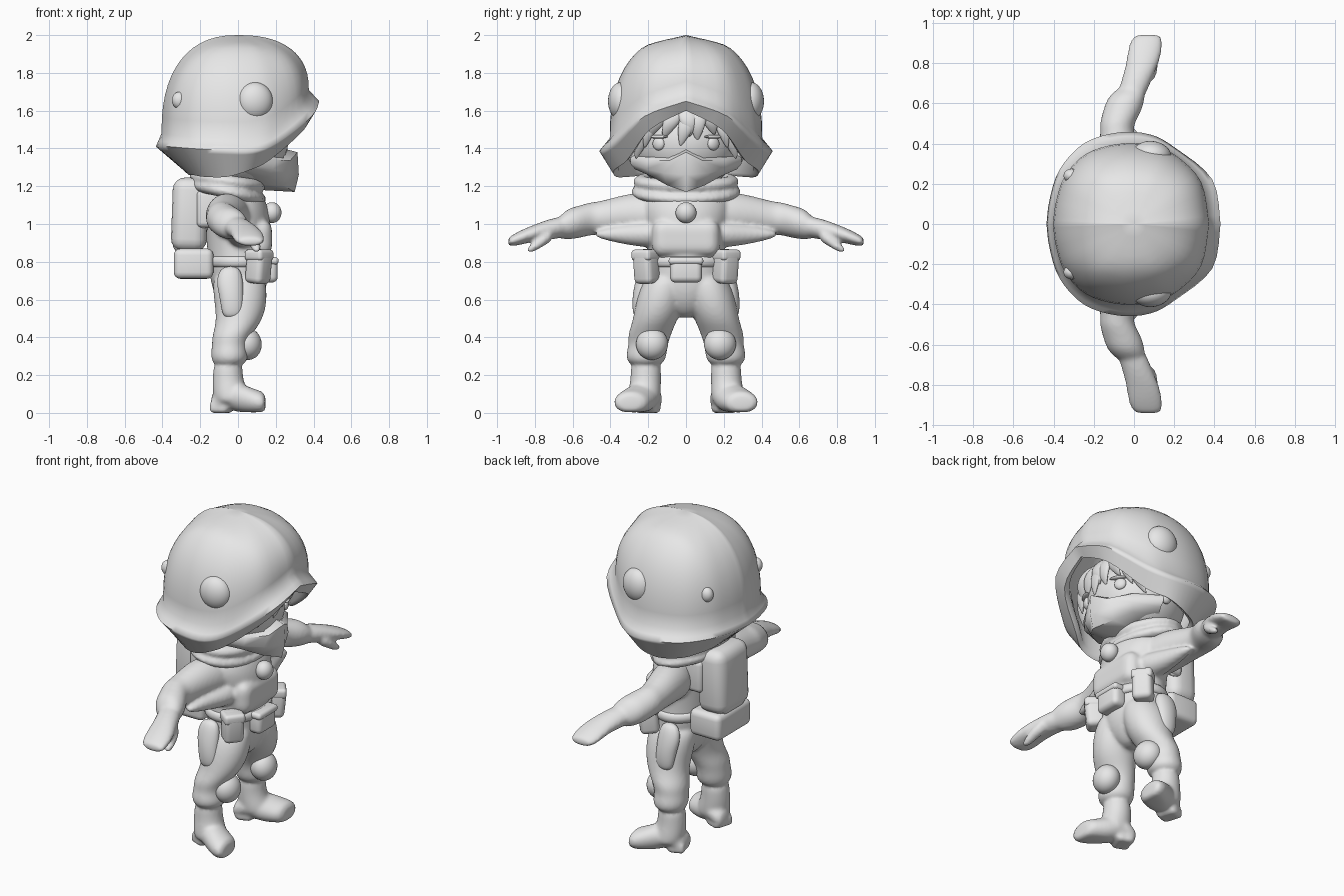
import bpy, bmesh, math
from mathutils import Vector, Matrix

if "Cube" in bpy.data.objects:
    bpy.data.objects.remove(bpy.data.objects["Cube"], do_unlink=True)

grey = bpy.data.materials.new("plain_grey")
grey.use_nodes = True
grey.diffuse_color = (0.8, 0.8, 0.8, 1)
grey.node_tree.nodes["Principled BSDF"].inputs["Base Color"].default_value = (0.8, 0.8, 0.8, 1)


def finish(name, bm, mirror=False, subsurf=0, bevel=0, angle=60):
    """Turn a bmesh into a smooth shaded object; mirror copies it across y."""
    bmesh.ops.remove_doubles(bm, verts=bm.verts, dist=0.0005)
    bmesh.ops.recalc_face_normals(bm, faces=bm.faces)
    mesh = bpy.data.meshes.new(name)
    bm.to_mesh(mesh)
    bm.free()
    mesh.materials.append(grey)
    obj = bpy.data.objects.new(name, mesh)
    bpy.context.collection.objects.link(obj)
    bpy.ops.object.select_all(action='DESELECT')
    obj.select_set(True)
    bpy.context.view_layer.objects.active = obj
    if subsurf or bevel:
        mesh.shade_smooth()
    else:
        bpy.ops.object.shade_smooth_by_angle(angle=math.radians(angle))
    if bevel:
        mod = obj.modifiers.new("round", 'BEVEL')
        mod.width, mod.segments = bevel, 4
    if mirror:
        mod = obj.modifiers.new("mirror", 'MIRROR')
        mod.use_axis = (False, True, False)
        mod.merge_threshold = 0.001
    if subsurf:
        mod = obj.modifiers.new("smooth", 'SUBSURF')
        mod.levels = mod.render_levels = subsurf
    return obj


def fuse(name, parts):
    """Melt several parts into one soft sculpted surface."""
    bpy.ops.object.select_all(action='DESELECT')
    for obj in parts:
        obj.select_set(True)
    bpy.context.view_layer.objects.active = parts[0]
    bpy.ops.object.convert(target='MESH')
    bpy.ops.object.join()
    obj = bpy.context.view_layer.objects.active
    obj.name = name
    mod = obj.modifiers.new("melt", 'REMESH')
    mod.mode, mod.voxel_size, mod.use_smooth_shade = 'VOXEL', 0.011, True
    mod = obj.modifiers.new("soften", 'SMOOTH')
    mod.factor, mod.iterations = 0.5, 6


def skin(bm, rows, closed=False):
    """Bridge rows of points with quads; closed rows get end caps."""
    grid = [[bm.verts.new(p) for p in row] for row in rows]
    n = len(grid[0])
    for a, b in zip(grid, grid[1:]):
        for i in range(n if closed else n - 1):
            j = (i + 1) % n
            bm.faces.new((a[i], a[j], b[j], b[i]))
    if closed:
        bm.faces.new(grid[0])
        bm.faces.new(grid[-1])


def tube(name, axis, rings, mirror=True, sides=14, floor=0):
    """Loft ellipses (x, y, z, radius, radius) that lie across one axis."""
    u, v = {'x': ((0, 1, 0), (0, 0, 1)), 'y': ((1, 0, 0), (0, 0, 1)),
            'z': ((1, 0, 0), (0, 1, 0))}[axis]
    rows = []
    for x, y, z, ru, rv in rings:
        turn = [2 * math.pi * i / sides for i in range(sides)]
        row = [Vector((x, y, z)) + Vector(u) * ru * math.cos(t) + Vector(v) * rv * math.sin(t)
               for t in turn]
        for p in row:
            p.z = max(p.z, floor)
        rows.append(row)
    bm = bmesh.new()
    skin(bm, rows, closed=True)
    return finish(name, bm, mirror, subsurf=2)


def place(centre, size, tilt=0, spin=0):
    return (Matrix.Translation(centre) @ Matrix.Rotation(math.radians(spin), 4, 'Z')
            @ Matrix.Rotation(math.radians(tilt), 4, 'Y') @ Matrix.Diagonal((*size, 1)))


def ball(name, centre, size, mirror=False, tilt=0, spin=0):
    bm = bmesh.new()
    bmesh.ops.create_uvsphere(bm, u_segments=32, v_segments=20, radius=1,
                              matrix=place(centre, size, tilt, spin))
    return finish(name, bm, mirror)


def box(name, centre, half, mirror=False, tilt=0, spin=0, bevel=0.03):
    bm = bmesh.new()
    bmesh.ops.create_cube(bm, size=2, matrix=place(centre, half, tilt, spin))
    return finish(name, bm, mirror, bevel=bevel)


def band(name, centre, rx, ry, thick, height, tilt=0):
    """Soft ring around the body."""
    turn = [2 * math.pi * i / 40 for i in range(41)]
    pose = place(centre, (1, 1, 1), tilt)
    bm = bmesh.new()
    skin(bm, [[pose @ Vector(((rx + thick * math.cos(b)) * math.cos(a),
                              (ry + thick * math.cos(b)) * math.sin(a),
                              height * math.sin(b))) for b in turn[::4]] for a in turn])
    return finish(name, bm, angle=80)


def smooth_path(keys, steps):
    """Catmull-Rom interpolation of equal length tuples."""
    keys = [Vector(k) for k in keys]
    result = []
    for i in range(len(keys) - 1):
        a, b = keys[max(i - 1, 0)], keys[i]
        c, d = keys[i + 1], keys[min(i + 2, len(keys) - 1)]
        for s in range(steps):
            t = s / steps
            result.append(b + (c - a) * (t / 2) + (a * 2 - b * 5 + c * 4 - d) * (t * t / 2)
                          + (b * 3 - a - c * 3 + d) * (t ** 3 / 2))
    return result + [keys[-1]]


# Helmet: crease, brim edge and lower rim points from front to back
stations = [
    (.375, 0, 1.71, .43, 0, 1.65, .39, 0, 1.60), (.335, .21, 1.63, .39, .22, 1.57, .35, .19, 1.50),
    (.205, .345, 1.51, .21, .375, 1.43, .17, .31, 1.34), (.08, .395, 1.46, .08, .445, 1.385, .06, .38, 1.285),
    (-.08, .40, 1.455, -.08, .455, 1.39, -.06, .37, 1.25), (-.24, .35, 1.46, -.25, .40, 1.40, -.18, .30, 1.25),
    (-.345, .24, 1.47, -.37, .27, 1.41, -.24, .20, 1.26), (-.39, .11, 1.48, -.42, .12, 1.41, -.26, .10, 1.26),
    (-.405, 0, 1.48, -.435, 0, 1.41, -.26, 0, 1.26)]
columns = []
for s in smooth_path(stations, 4):
    crease, brim, rim = Vector(s[:3]), Vector(s[3:6]), Vector(s[6:])
    col = [(0, 0, 2)]
    for k in range(1, 15):
        t = math.pi / 2 * (1 - k / 14)
        flat, rise = max(math.cos(t), 0) ** 0.84, math.sin(t) ** 0.84
        y = crease.y * flat
        ridge = 1.2 * y * max(0, .22 - y) * rise
        col.append((crease.x * flat, y, crease.z + (2 - crease.z) * rise - ridge))
    col += [brim.lerp(crease, .4), brim, brim.lerp(rim, .15), rim,
            (rim.x * .93, rim.y * .93, rim.z + .02), (crease.x * .9, crease.y * .9, crease.z),
            (crease.x * .6, crease.y * .6, 1.85), (0, 0, 1.92)]
    columns.append(col)
bm = bmesh.new()
skin(bm, columns)
finish("helmet", bm, mirror=True, angle=75)
ball("helmet_ear_disc", (.09, .345, 1.65), (.095, .067, .1), True, spin=-8)
ball("helmet_rear_stud", (-.31, .24, 1.655), (.04, .035, .045), True)

# Head, mask and hair
ball("head", (-.01, 0, 1.43), (.275, .28, .25))
mask_rows = [
    [(.24, 0, 1.40), (.24, .09, 1.35), (.18, .20, 1.355), (.03, .285, 1.36)],
    [(.315, 0, 1.38), (.275, .09, 1.335), (.20, .205, 1.34), (.03, .295, 1.35)],
    [(.322, 0, 1.26), (.262, .12, 1.27), (.185, .21, 1.29), (.03, .295, 1.32)],
    [(.30, 0, 1.17), (.235, .10, 1.205), (.155, .18, 1.25), (.03, .27, 1.29)],
    [(.12, 0, 1.18), (.11, .09, 1.21), (.08, .15, 1.24), (.0, .22, 1.28)]]
bm = bmesh.new()
skin(bm, mask_rows)
finish("face_mask", bm, mirror=True, angle=45)
ball("eye", (.222, .145, 1.425), (.02, .035, .035), True, spin=32)
ball("eyelid", (.232, .145, 1.462), (.02, .055, .010), True, spin=32)
ball("ear", (.0, .28, 1.38), (.04, .03, .06), True)


def strand(name, root, tip, width, mirror=False):
    root, tip = Vector(root), Vector(tip)
    rings = []
    for t, w in ((0, .8), (.35, 1), (.7, .65), (1, .08)):
        p = root.lerp(tip, t)
        rings.append((p.x + .04 * math.sin(math.pi * t), p.y, p.z, width * w * .45, width * w))
    tube(name, 'z', rings, mirror, sides=8)


for i, (y0, y1, low) in enumerate([(.04, -.03, 1.41), (.06, .06, 1.44), (-.03, -.12, 1.45),
                                   (.10, .15, 1.47), (-.10, -.19, 1.46), (0, .02, 1.46)]):
    strand("hair_fringe_%d" % (i + 1), (.22, y0, 1.64), (.27 - abs(y1) * .3, y1, low), .06)
strand("hair_side_lock", (.16, .20, 1.60), (.13, .265, 1.34), .06, True)
strand("hair_temple_lock", (.19, .17, 1.60), (.19, .22, 1.40), .045, True)

# Clothed body: torso, sleeves, hands, trousers and boots melted together
torso = tube("torso", 'z', [
    (.01, 0, .50, .05, .05), (.01, 0, .56, .11, .13), (.01, 0, .65, .145, .19),
    (0, 0, .74, .155, .215), (0, 0, .82, .16, .205), (0, 0, .91, .17, .205),
    (0, 0, 1.0, .175, .22), (-.005, 0, 1.08, .17, .24), (-.02, 0, 1.15, .155, .22),
    (-.03, 0, 1.2, .13, .16), (-.03, 0, 1.3, .12, .13)], False, sides=20)
vest = box("vest_front", (.105, 0, .925), (.075, .18, .10), bevel=.06)
sleeve = tube("sleeve", 'y', [
    (-.03, .10, 1.03, .12, .12), (-.055, .24, 1.05, .115, .125), (-.075, .36, 1.045, .10, .105),
    (-.085, .46, 1.03, .085, .09), (-.085, .50, 1.03, .088, .09), (-.055, .57, 1.01, .10, .088),
    (-.04, .625, 1.0, .095, .085), (-.02, .66, .985, .08, .065), (-.01, .68, .98, .06, .05)])
drape = tube("sleeve_drape", 'y', [
    (.03, .14, .95, .10, .085), (.02, .24, .945, .08, .07), (0, .36, .945, .05, .05),
    (-.01, .49, .945, .025, .015)], sides=10)
hand = tube("hand", 'y', [
    (-.02, .62, .99, .07, .058), (.0, .68, .98, .075, .058), (.025, .75, .965, .078, .054),
    (.045, .81, .95, .085, .045), (.055, .87, .93, .088, .04), (.065, .925, .91, .08, .03),
    (.07, .943, .905, .055, .02)])
thumb = tube("thumb", 'y', [
    (.06, .70, .95, .04, .04), (.085, .76, .91, .035, .032), (.095, .80, .88, .03, .028),
    (.10, .845, .86, .02, .018)], sides=10)
leg = tube("trouser_leg", 'z', [
    (0, .09, .76, .13, .10), (.01, .12, .66, .15, .13), (.015, .145, .55, .138, .13),
    (0, .172, .47, .12, .118), (-.035, .195, .41, .105, .118), (-.045, .20, .36, .095, .105),
    (-.045, .21, .31, .102, .112), (-.045, .212, .275, .096, .102), (-.05, .212, .25, .075, .08)])
shaft = tube("boot_shaft", 'z', [
    (-.05, .212, .28, .078, .083), (-.055, .212, .21, .08, .082), (-.05, .215, .15, .088, .085),
    (-.035, .222, .09, .10, .092), (-.03, .225, .04, .09, .085)])
foot = tube("boot_foot", 'x', [
    (-.145, .19, .05, .05, .05), (-.11, .198, .06, .075, .065), (-.06, .21, .09, .085, .065),
    (-.02, .23, .085, .09, .08), (.03, .25, .072, .10, .082), (.09, .282, .058, .103, .068),
    (.135, .295, .055, .09, .06), (.147, .297, .05, .055, .035)], floor=.003)
heel = box("boot_heel", (-.088, .203, .03), (.05, .062, .03), True, spin=20, bevel=.015)
fuse("clothed_body", [torso, vest, sleeve, drape, hand, thumb, leg, shaft, foot, heel])
ball("knee_pad", (.05, .18, .365), (.075, .085, .085), True, tilt=-8, spin=10)

# Collar, knob and belt with pouches
fuse("collar", [band("collar_lower", (-.055, 0, 1.17), .155, .235, .055, .035, tilt=12),
                band("collar_upper", (-.055, 0, 1.225), .16, .235, .045, .035, tilt=8)])
ball("chest_knob", (.18, 0, 1.06), (.05, .055, .055))
band("belt", (0, 0, .80), .155, .20, .02, .03)
box("buckle_pouch", (.165, 0, .755), (.045, .085, .065))
box("buckle_flap", (.17, 0, .805), (.045, .092, .02), bevel=.018)
box("side_pouch", (.11, .21, .775), (.055, .058, .09), True, tilt=6, spin=38)
box("side_pouch_flap", (.112, .212, .835), (.058, .062, .03), True, spin=38, bevel=.02)
tube("thigh_pouch", 'z', [(-.04, .21, .78, .05, .03), (-.045, .225, .70, .075, .045),
                          (-.035, .24, .62, .065, .045), (-.03, .25, .55, .06, .035),
                          (-.03, .25, .50, .045, .025)])

# Backpack
box("backpack", (-.255, 0, 1.05), (.095, .15, .195), tilt=2, bevel=.065)
box("backpack_pocket", (-.305, 0, 1.0), (.04, .11, .15), bevel=.04)
box("backpack_base", (-.235, 0, .79), (.105, .165, .08), bevel=.035)
box("backpack_strap", (-.15, .14, 1.08), (.07, .03, .10), True)
